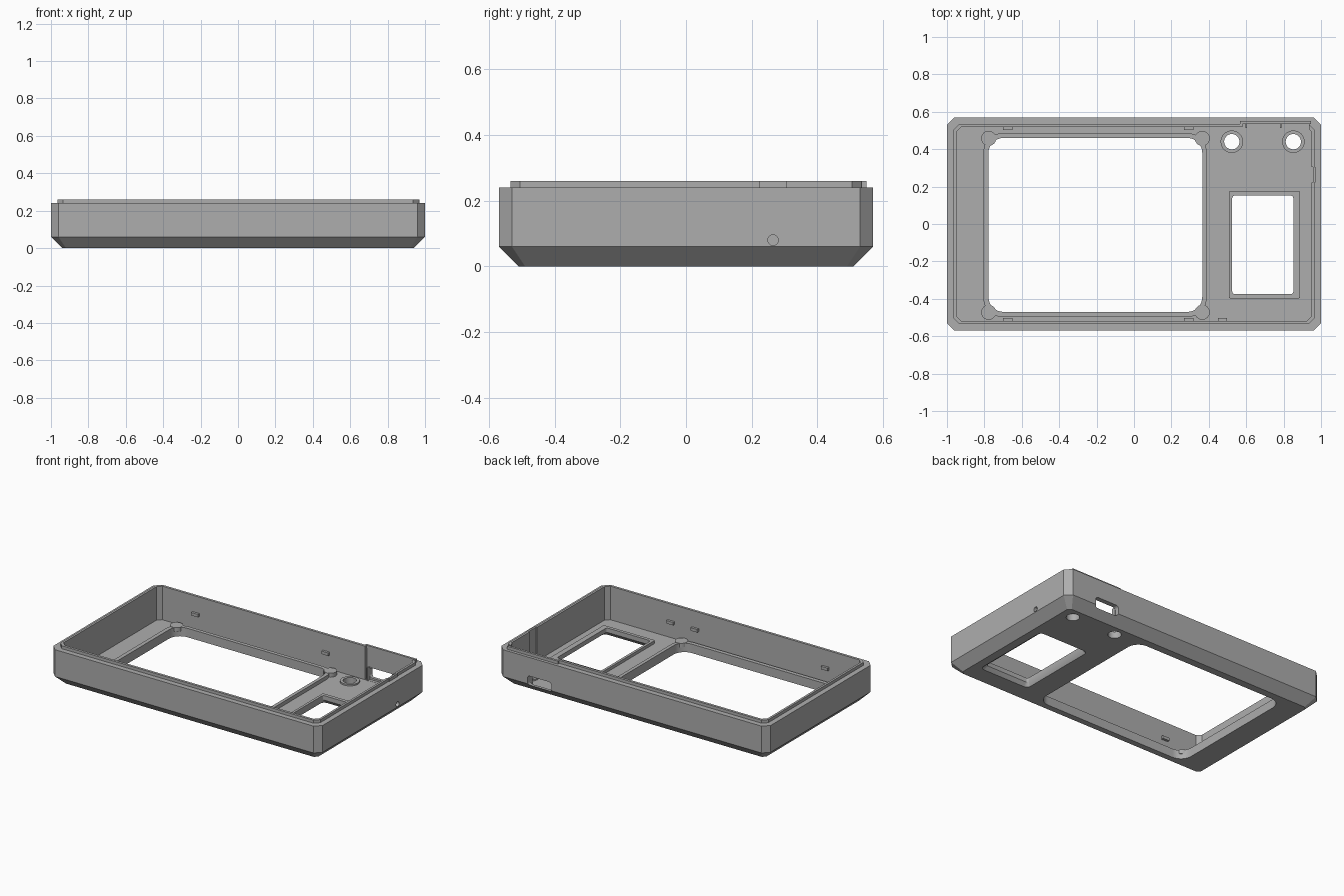
import bpy, bmesh, math

if "Cube" in bpy.data.objects:
    bpy.data.objects.remove(bpy.data.objects["Cube"])

grey = bpy.data.materials.new("plain grey")
grey.diffuse_color = (0.42, 0.42, 0.42, 1)
grey.use_nodes = True
grey.node_tree.nodes["Principled BSDF"].inputs["Base Color"].default_value = grey.diffuse_color


def finish(name, bm):
    bmesh.ops.recalc_face_normals(bm, faces=bm.faces)
    me = bpy.data.meshes.new(name)
    bm.to_mesh(me)
    bm.free()
    me.materials.append(grey)
    ob = bpy.data.objects.new(name, me)
    bpy.context.collection.objects.link(ob)
    return ob


def outline(x0, x1, y0, y1, r, n=1):
    """Rectangle with corners rounded in n steps (n=1 gives a chamfer)."""
    pts = []
    for cx, cy, a in ((x1 - r, y1 - r, 0), (x0 + r, y1 - r, 90),
                      (x0 + r, y0 + r, 180), (x1 - r, y0 + r, 270)):
        for i in range(n + 1):
            t = math.radians(a + 90 * i / n)
            pts.append((cx + r * math.cos(t), cy + r * math.sin(t)))
    return pts


def circle(cx, cy, r, n=32):
    return [(cx + r * math.cos(2 * math.pi * i / n),
             cy + r * math.sin(2 * math.pi * i / n)) for i in range(n)]


def loft(name, rings, closed=False):
    """Skin (outline, z) rings; cap both ends, or join last to first."""
    bm = bmesh.new()
    loops = [[bm.verts.new((x, y, z)) for x, y in pts] for pts, z in rings]
    pairs = list(zip(loops, loops[1:]))
    if closed:
        pairs.append((loops[-1], loops[0]))
    else:
        bm.faces.new(loops[0])
        bm.faces.new(loops[-1])
    for a, b in pairs:
        for i in range(len(a)):
            j = (i + 1) % len(a)
            bm.faces.new((a[i], a[j], b[j], b[i]))
    return finish(name, bm)


def box(name, x0, x1, y0, y1, z0, z1):
    base = [(x0, y0), (x1, y0), (x1, y1), (x0, y1)]
    return loft(name, [(base, z0), (base, z1)])


def cut(target, cutter):
    m = target.modifiers.new(cutter.name, 'BOOLEAN')
    m.operation = 'DIFFERENCE'
    m.solver = 'EXACT'
    m.object = cutter
    cutter.hide_render = True
    cutter.hide_viewport = True


# Tray: bevelled base, outer walls, stepped lip, inner walls and floor
FLOOR = 0.035
shell = loft("case_shell", [
    (outline(-x, x, -y, y, c), z) for x, y, c, z in (
        (0.94, 0.51, 0.02, 0), (1, 0.57, 0.04, 0.06), (1, 0.57, 0.04, 0.24),
        (0.965, 0.535, 0.03, 0.24), (0.965, 0.535, 0.03, 0.26),
        (0.95, 0.518, 0.025, 0.26), (0.95, 0.518, 0.025, FLOOR))])

# Screen window with raised rim
rim = outline(-0.805, 0.388, -0.497, 0.485, 0.1, 8)
hole = outline(-0.778, 0.365, -0.47, 0.46, 0.08, 8)
cut(shell, loft("screen_cutter", [(rim, -0.1), (rim, 0.1)]))
loft("screen_rim", [(rim, 0), (rim, 0.06), (hole, 0.06), (hole, 0)], True)
for x in (-0.777, 0.365):
    for y in (-0.472, 0.458):
        c = circle(x, y, 0.04)
        loft("corner_boss", [(c, FLOOR), (c, 0.062)])

# Keypad window, flared towards the underside
frame = outline(0.508, 0.888, -0.397, 0.176, 0.006, 4)
flare = outline(0.512, 0.884, -0.393, 0.172, 0.03, 4)
hole = outline(0.525, 0.852, -0.375, 0.152, 0.015, 4)
cut(shell, loft("keypad_cutter", [(frame, -0.1), (frame, 0.1)]))
loft("keypad_frame", [(frame, 0), (frame, 0.055), (hole, 0.055),
                      (hole, 0.025), (flare, 0)], True)

# Button holes with collars
for x in (0.523, 0.852):
    outer, inner = circle(x, 0.44, 0.06), circle(x, 0.44, 0.041)
    cut(shell, loft("button_cutter", [(outer, -0.1), (outer, 0.1)]))
    loft("button_collar", [(outer, 0), (outer, 0.045),
                           (inner, 0.045), (inner, 0)], True)

# Thinned back wall with its lip shifted outwards
cut(shell, box("back_pocket_cutter", 0.58, 0.935, 0.45, 0.538, FLOOR + 0.001, 0.3))
box("back_lip", 0.567, 0.945, 0.535, 0.55, 0.24, 0.26)

# Connector slot through the back wall
slot = loft("slot_cutter", [(outline(0.6, 0.78, -0.115, -0.048, 0.02, 5), z)
                            for z in (-0.7, -0.5)])
slot.rotation_euler.x = math.radians(-90)
slot.location.y = 0
slot.scale.z = -1
# turned so that its depth runs along y and its height along z
for v in slot.data.vertices:
    v.co = (v.co.x, -v.co.z, -v.co.y)
slot.rotation_euler.x = 0
slot.scale.z = 1
slot.data.flip_normals()
bm = bmesh.new()
bm.from_mesh(slot.data)
bmesh.ops.recalc_face_normals(bm, faces=bm.faces)
bm.to_mesh(slot.data)
bm.free()
cut(shell, slot)
for x in (0.595, 0.78):
    box("slot_rib", x, x + 0.008, 0.512, 0.54, FLOOR, 0.12)

# Side pocket, its lip and the pinhole
cut(shell, box("side_pocket_cutter", 0.9, 0.957, 0.222, 0.306, FLOOR + 0.001, 0.3))
box("side_lip", 0.957, 0.97, 0.222, 0.306, 0.24, 0.26)
pin = loft("pinhole_cutter", [(circle(0, 0, 0.016, 24), -0.1),
                              (circle(0, 0, 0.016, 24), 0.1)])
pin.rotation_euler.y = math.radians(90)
pin.location = (1, 0.265, 0.08)
cut(shell, pin)

# Snap bumps inside the long walls
for x, s in ((-0.675, 1), (0.293, 1), (-0.675, -1), (0.293, -1), (0.473, -1)):
    ys = sorted((0.502 * s, 0.52 * s))
    box("snap_bump", x - 0.025, x + 0.025, *ys, 0.13, 0.15)

# Smooth the round parts, keep hard edges
for ob in bpy.context.scene.objects:
    ob.select_set(not ob.hide_render)
bpy.context.view_layer.objects.active = shell
bpy.ops.object.shade_smooth_by_angle(angle=math.radians(30))
